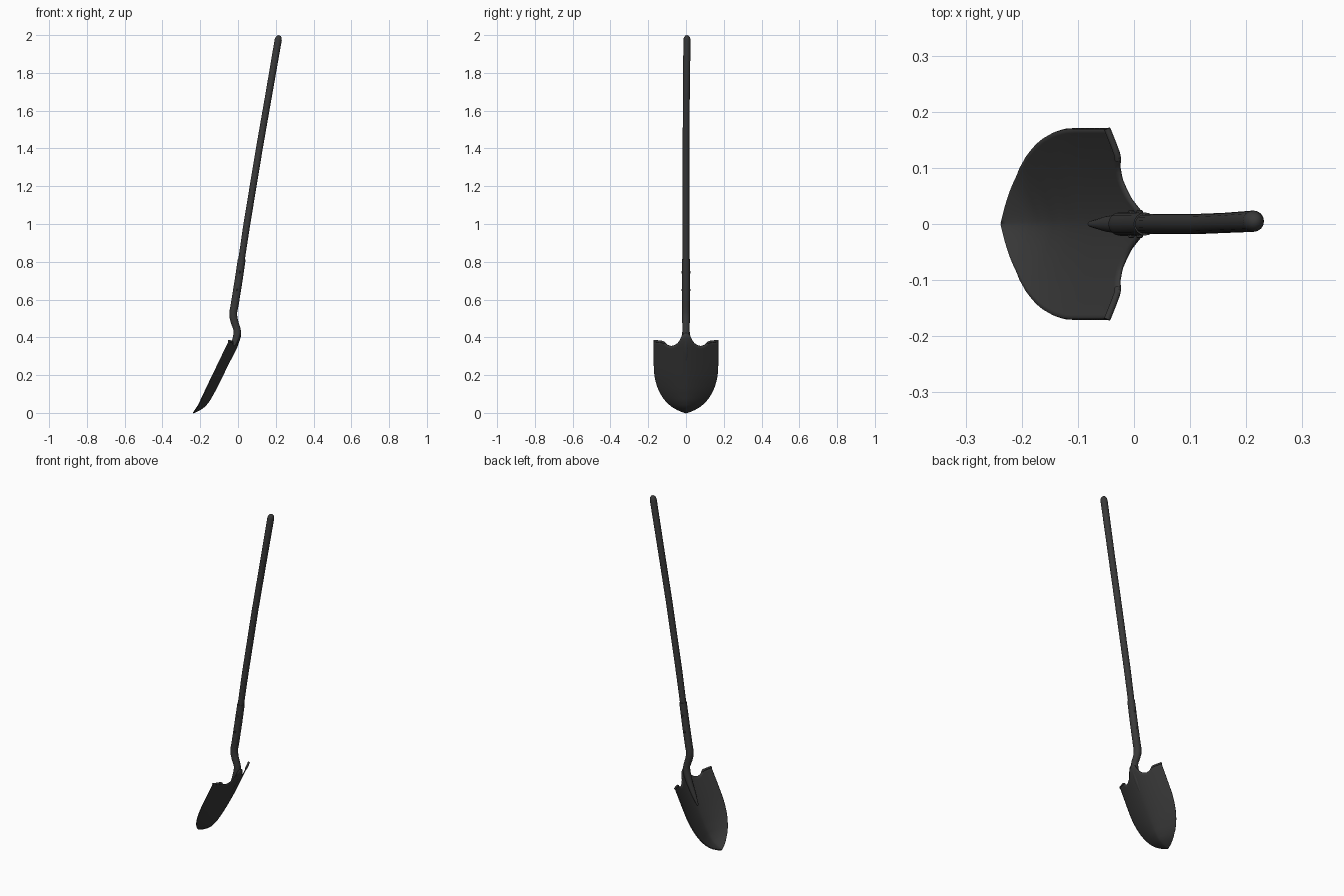
import bpy, bmesh, math
from mathutils import Vector

if "Cube" in bpy.data.objects:
    bpy.data.objects.remove(bpy.data.objects["Cube"])

steel = bpy.data.materials.new("dark_steel")
steel.diffuse_color = (0.04, 0.04, 0.04, 1)
steel.use_nodes = True
steel.node_tree.nodes["Principled BSDF"].inputs["Base Color"].default_value = steel.diffuse_color


def interp(table, t):
    if t <= table[0][0]:
        return table[0][1]
    for (a, va), (b, vb) in zip(table, table[1:]):
        if t <= b:
            return va + (vb - va) * (t - a) / (b - a)
    return table[-1][1]


def finish(name, bm, angle=40):
    bmesh.ops.recalc_face_normals(bm, faces=bm.faces)
    me = bpy.data.meshes.new(name)
    bm.to_mesh(me)
    bm.free()
    ob = bpy.data.objects.new(name, me)
    bpy.context.collection.objects.link(ob)
    me.materials.append(steel)
    bpy.ops.object.select_all(action='DESELECT')
    ob.select_set(True)
    bpy.context.view_layer.objects.active = ob
    bpy.ops.object.shade_smooth_by_angle(angle=math.radians(angle))
    return ob


def tube(name, path, sides=16):
    """Sweep a round section along points of (x, y, z, radius)."""
    bm = bmesh.new()
    pts = [Vector(p[:3]) for p in path]
    rings = []
    for i, p in enumerate(pts):
        t = (pts[min(i + 1, len(pts) - 1)] - pts[max(i - 1, 0)]).normalized()
        ref = Vector((1, 0, 0)) if abs(t.y) > 0.7 else Vector((0, 1, 0))
        a = t.cross(ref).normalized()
        b = t.cross(a)
        rings.append([bm.verts.new(p + path[i][3] * (a * math.cos(k * math.tau / sides)
                      + b * math.sin(k * math.tau / sides))) for k in range(sides)])
    for r, q in zip(rings, rings[1:]):
        for k in range(sides):
            j = (k + 1) % sides
            bm.faces.new((r[k], r[j], q[j], q[k]))
    bm.faces.new(rings[0])
    bm.faces.new(rings[-1])
    return finish(name, bm)


# Long shaft with a rounded end
tube("handle", [(0.005, 0, 0.72, 0.017), (0.047, 0, 1.0, 0.018), (0.113, 0, 1.4, 0.018),
                (0.162, 0.002, 1.68, 0.018), (0.213, 0.005, 1.975, 0.019),
                (0.2155, 0.005, 1.988, 0.016), (0.217, 0.005, 1.996, 0.010),
                (0.2175, 0.005, 1.999, 0.003)])

# Metal socket, goose neck and the tang fading into the blade
tube("socket_neck", [(0.020, 0, 0.815, 0.0205), (0.003, 0, 0.70, 0.021),
                     (-0.018, 0, 0.57, 0.021), (-0.025, 0, 0.535, 0.021),
                     (-0.025, 0, 0.51, 0.021), (-0.018, 0, 0.48, 0.020),
                     (-0.006, 0, 0.445, 0.019), (-0.003, 0, 0.425, 0.020),
                     (-0.008, 0, 0.395, 0.020), (-0.022, 0, 0.35, 0.018),
                     (-0.048, 0, 0.29, 0.014), (-0.078, 0, 0.225, 0.005)])

# Rivets through the socket
for i, (x, z) in enumerate(((-0.005, 0.65), (0.010, 0.745))):
    tube(f"rivet_{i + 1}", [(x, -0.025, z, 0.004), (x, -0.023, z, 0.006),
                            (x, 0.023, z, 0.006), (x, 0.025, z, 0.004)], 10)

# Dished blade: half width, centre line and rim line against height, top edge against |y|
WIDTH = [(0, 0.002), (0.012, 0.035), (0.03, 0.07), (0.055, 0.1), (0.08, 0.121), (0.11, 0.139),
         (0.14, 0.152), (0.18, 0.163), (0.22, 0.169), (0.26, 0.17), (0.4, 0.17)]
CENTRE = [(0, -0.236), (0.015, -0.203), (0.035, -0.175), (0.065, -0.151), (0.12, -0.12),
          (0.19, -0.085), (0.36, -0.003), (0.40, 0.012), (0.43, 0.015)]
RIM = [(0, -0.237), (0.04, -0.210), (0.14, -0.163), (0.2, -0.134), (0.385, -0.045), (0.43, -0.022)]
TOP = [(0, 0.425), (0.02, 0.415), (0.03, 0.39), (0.045, 0.368), (0.06, 0.358), (0.08, 0.353),
       (0.1, 0.36), (0.112, 0.372), (0.12, 0.379), (0.17, 0.385)]


def blade_point(u, s):
    h = 0.385 * s ** 1.4
    w = interp(WIDTH, h)
    y = u * w
    z = h + (interp(TOP, abs(y)) - 0.385) * s ** 5
    c, e = interp(CENTRE, z), interp(RIM, z)
    return Vector((c + (e - c) * abs(u) ** 1.6, y, z))


bm = bmesh.new()
COLS, ROWS = 48, 28
grid = [[bm.verts.new(blade_point(2 * i / COLS - 1, j / ROWS)) for i in range(COLS + 1)]
        for j in range(ROWS + 1)]
for j in range(ROWS):
    for i in range(COLS):
        bm.faces.new((grid[j][i], grid[j][i + 1], grid[j + 1][i + 1], grid[j + 1][i]))
blade = finish("blade", bm)
mod = blade.modifiers.new("thickness", 'SOLIDIFY')
mod.thickness = 0.005
mod.offset = 0

# Rolled foot treads on both shoulders
for side, name in ((-1, "left"), (1, "right")):
    path = []
    for k in range(6):
        p = blade_point(side * (0.67 + 0.33 * k / 5), 1)
        path.append((p.x - 0.003, p.y, p.z - 0.004, 0.006))
    tube(f"foot_tread_{name}", path, 10)
